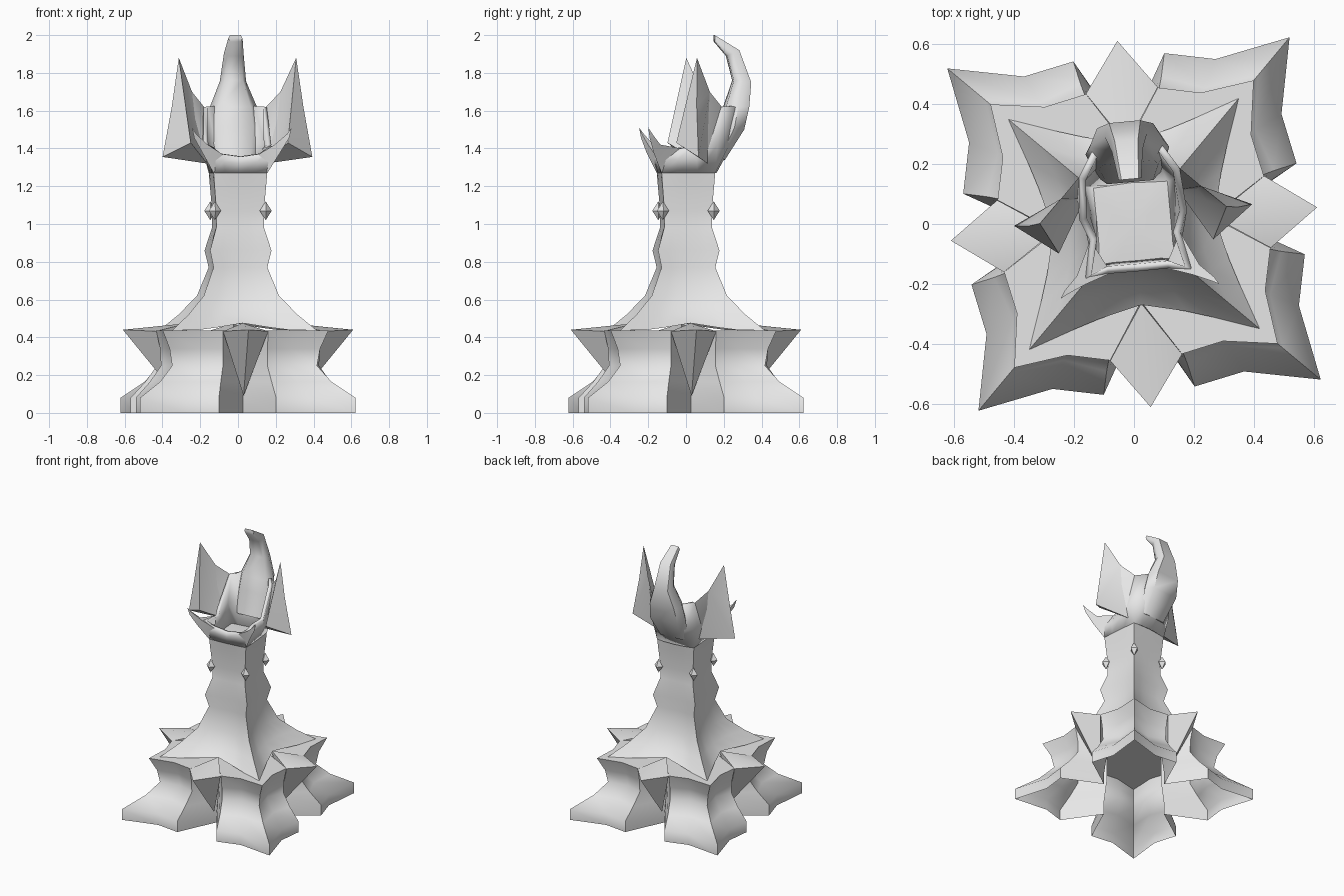
import bpy, bmesh, math
from mathutils import Matrix, Vector

cube = bpy.data.objects.get("Cube")
if cube:
    bpy.data.objects.remove(cube, do_unlink=True)

stone = bpy.data.materials.new("grey_stone")
stone.use_nodes = True
stone.diffuse_color = (0.8, 0.8, 0.8, 1)
stone.node_tree.nodes["Principled BSDF"].inputs["Base Color"].default_value = (0.8, 0.8, 0.8, 1)

TWIST = Matrix.Rotation(math.radians(5.2), 4, 'Z')
WHOLE = [Matrix.Identity(4)]
PAIR = WHOLE + [Matrix.Scale(-1, 4, Vector((1, 0, 0)))]
FOUR = [Matrix.Rotation(math.pi / 2 * k, 4, 'Z') for k in range(4)]


def build(name, verts, faces, copies=WHOLE, thickness=0, angle=60):
    """Make one object per copy transform, all turned by the common twist."""
    for k, m in enumerate(copies):
        mesh = bpy.data.meshes.new(name)
        bm = bmesh.new()
        vs = [bm.verts.new(TWIST @ m @ Vector(v)) for v in verts]
        for f in faces:
            bm.faces.new([vs[i] for i in f])
        bmesh.ops.recalc_face_normals(bm, faces=bm.faces)
        bm.to_mesh(mesh)
        bm.free()
        mesh.materials.append(stone)
        ob = bpy.data.objects.new(name if len(copies) == 1 else f"{name}_{k + 1}", mesh)
        bpy.context.collection.objects.link(ob)
        bpy.ops.object.select_all(action='DESELECT')
        ob.select_set(True)
        bpy.context.view_layer.objects.active = ob
        bpy.ops.object.shade_smooth_by_angle(angle=math.radians(angle))
        if thickness:
            mod = ob.modifiers.new("wall", 'SOLIDIFY')
            mod.thickness = thickness
            mod.offset = -1


def loft(rings, start=None, end=None):
    """Skin closed rings; start and end are optional cap centres."""
    n = len(rings[0])
    verts = [p for r in rings for p in r]
    faces = [(a * n + i, a * n + (i + 1) % n, (a + 1) * n + (i + 1) % n, (a + 1) * n + i)
             for a in range(len(rings) - 1) for i in range(n)]
    for centre, base in ((start, 0), (end, len(verts) - n)):
        if centre:
            verts.append(centre)
            faces += [(base + i, base + (i + 1) % n, len(verts) - 1) for i in range(n)]
    return verts, faces


def four_sided(half):
    """Repeat a half side (middle to corner) around all four sides."""
    side = half + [(y, x, z) for x, y, z in reversed(half[1:-1])]
    ring = []
    for k in range(4):
        turn = Matrix.Rotation(-math.pi / 2 * k, 4, 'Z')
        ring += [tuple(turn @ Vector(p)) for p in side]
    return ring


# Hollow star-shaped pedestal with a vertical rim and a waist
pedestal = []
for z, corner, mid, flank, notch in (
        (0, .572, (.32, .522), (.152, .557), .29),
        (.08, .572, (.32, .522), (.152, .557), .29),
        (.165, .455, (.275, .43), (.135, .48), .275),
        (.25, .385, (.24, .365), (.118, .42), .26),
        (.34, .40, (.245, .38), (.118, .425), .26),
        (.435, .44, (.26, .415), (.12, .445), .26)):
    pedestal.append(four_sided([(0, notch, z), (*flank, z), (*mid, z), (corner, corner, z)]))
build("pedestal", *loft(pedestal, end=(0, 0, .435)))

# Pointed petals in the pedestal notches
petal = [(0, .612, .44), (.12, .446, .432), (0, .265, .475), (-.12, .446, .432), (0, .325, .09)]
build("petal", petal, [(0, 1, 2), (0, 2, 3), (0, 4, 1), (1, 4, 2), (2, 4, 3), (3, 4, 0)],
      FOUR, angle=40)

# Tower with a flared, arched skirt
tower = [four_sided([(0, .27, .475), (.143, .304, .452), (.235, .333, .44), (.385, .385, .436)])]
for z, corner, middle in ((.52, .29, .215), (.62, .2, .165), (.77, .143, .135), (.86, .163, .145),
                          (.98, .127, .125), (1.07, .126, .126), (1.2, .137, .136), (1.28, .143, .147)):
    tower.append(four_sided([(f * corner, middle + (corner - middle) * f * f, z)
                             for f in (0, .37, .61, 1)]))
build("tower", *loft(tower, end=(0, 0, 1.29)))

# Diamond studs on the tower edges
r, h = .032, .05
stud = [(.135 + dx, .135 + dy, 1.07) for dx, dy in ((r, 0), (0, r), (-r, 0), (0, -r))]
build("stud", *loft([stud], (.135, .135, 1.07 - h), (.135, .135, 1.07 + h)), FOUR, angle=20)

# Open cup: columns from front to back, mirrored into a full ring
columns = [
    ((0, -.146, 1.27), (0, -.152, 1.32), (0, -.158, 1.355)),
    ((.08, -.145, 1.27), (.09, -.152, 1.33), (.1, -.157, 1.37)),
    ((.142, -.142, 1.27), (.165, -.16, 1.34), (.178, -.168, 1.41)),
    ((.146, -.06, 1.27), (.156, -.06, 1.34), (.152, -.04, 1.4)),
    ((.146, .05, 1.27), (.168, .04, 1.35), (.18, .03, 1.42)),
    ((.143, .143, 1.27), (.18, .15, 1.42), (.168, .172, 1.62)),
    ((.08, .155, 1.27), (.115, .22, 1.42), (.12, .25, 1.62)),
    ((0, .16, 1.27), (0, .245, 1.42), (0, .31, 1.55))]
cup = []
for level in range(3):
    right = [c[level] for c in columns]
    cup.append(right + [(-x, y, z) for x, y, z in reversed(right[1:-1])])
build("cup", *loft(cup), thickness=.025)

# Small front prongs
prong = [[(.09, -.155, 1.365), (.15, -.04, 1.4), (.143, -.143, 1.27)],
         [(.178, -.185, 1.42), (.205, -.155, 1.42), (.205, -.19, 1.375)],
         [(.24, -.212, 1.475), (.25, -.2, 1.475), (.252, -.216, 1.455)]]
build("front_prong", *loft(prong, (.13, -.12, 1.34), (.265, -.225, 1.51)), PAIR)

# Side wings: top, low tip, front lobe, saddle, root, upper dip, inner hollow
wing = [(.312, .03, 1.88), (.398, .03, 1.355), (.258, -.075, 1.43), (.165, .175, 1.62),
        (.155, .1, 1.32), (.235, .105, 1.70), (.25, .055, 1.52), (.35, .025, 1.62)]
build("side_wing", wing,
      [(0, 7, 5), (7, 1, 5), (5, 1, 4), (5, 4, 3), (0, 2, 7), (7, 2, 1), (1, 2, 4),
       (0, 5, 6), (5, 3, 6), (3, 4, 6), (4, 2, 6), (2, 0, 6)], PAIR)

# Tall rear horn curling forward
horn = []
for outer, inner, w in (((.2, 1.34), (.14, 1.36), .11), ((.3, 1.5), (.19, 1.52), .14),
                        ((.328, 1.62), (.205, 1.62), .125), ((.342, 1.75), (.25, 1.76), .07),
                        ((.28, 1.92), (.215, 1.89), .052), ((.15, 2.0), (.15, 1.965), .038)):
    side = tuple((a + b) / 2 for a, b in zip(outer, inner))
    half = [(w * .7, *inner), (w, *side), (w * .75, *outer)]
    horn.append(half + [(-x, y, z) for x, y, z in reversed(half)])
build("rear_horn", *loft(horn, (0, .17, 1.35), (0, .15, 1.985)))
